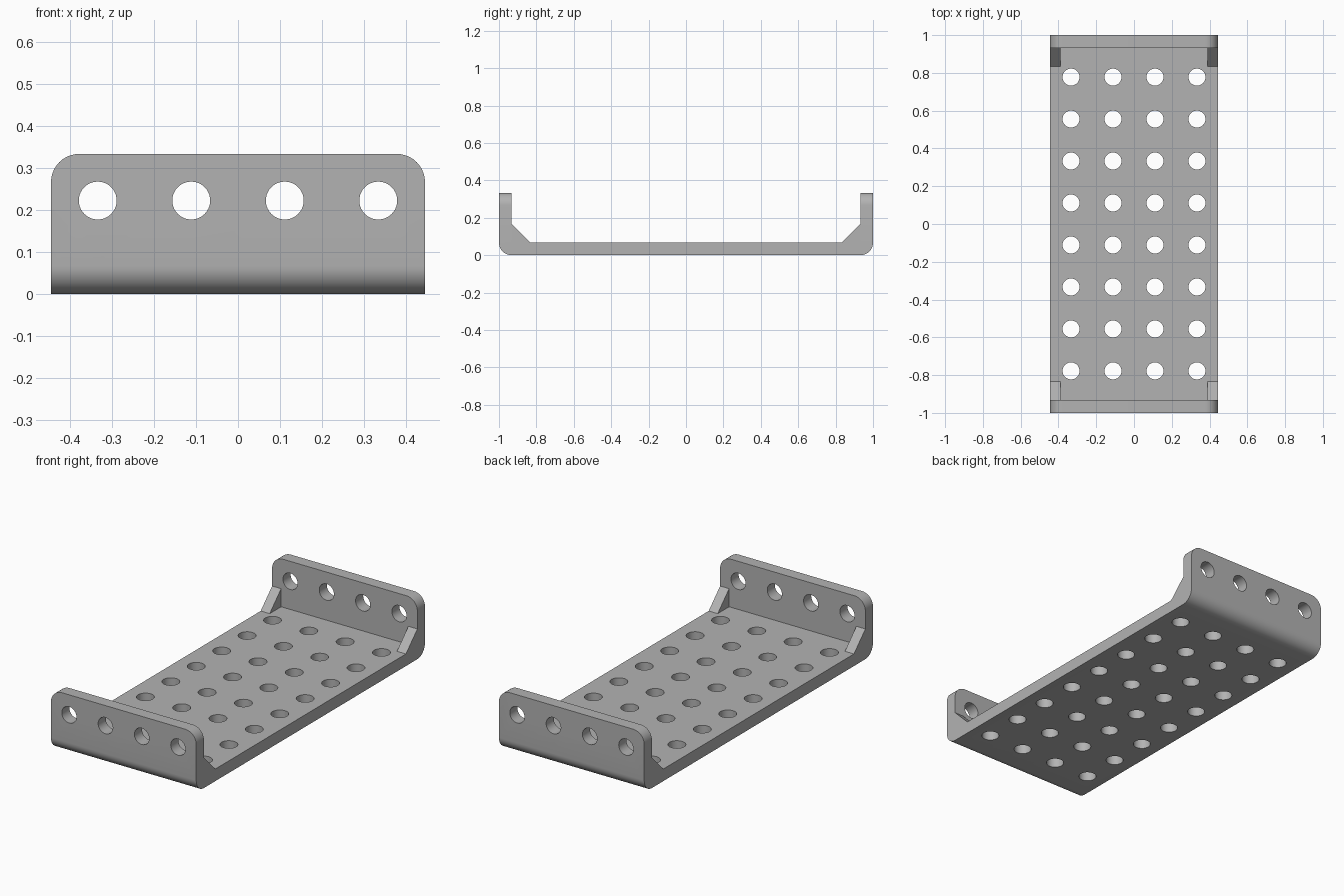
import bpy, bmesh
from math import radians
from mathutils import Matrix

default = bpy.data.objects.get("Cube")
if default:
    bpy.data.objects.remove(default, do_unlink=True)

PITCH = 2 / 9            # hole spacing
HALF_W = 2 * PITCH       # half width of the tray
T = 0.067                # sheet thickness
H = 0.333                # flange height
HOLE_R = 0.045
GUSSET = 0.1
GUSSET_W = 0.055

grey = bpy.data.materials.new("plain grey")
grey.use_nodes = True
colour = (0.45, 0.45, 0.45, 1)
grey.diffuse_color = colour
grey.node_tree.nodes["Principled BSDF"].inputs["Base Color"].default_value = colour


def make_object(name, bm):
    bmesh.ops.recalc_face_normals(bm, faces=bm.faces)
    mesh = bpy.data.meshes.new(name)
    bm.to_mesh(mesh)
    bm.free()
    mesh.materials.append(grey)
    obj = bpy.data.objects.new(name, mesh)
    bpy.context.collection.objects.link(obj)
    return obj


def extrude_profile(points, x0, x1):
    """Prism along x from a (y, z) outline."""
    bm = bmesh.new()
    face = bm.faces.new([bm.verts.new((x0, y, z)) for y, z in points])
    out = bmesh.ops.extrude_face_region(bm, geom=[face])
    verts = [v for v in out["geom"] if isinstance(v, bmesh.types.BMVert)]
    bmesh.ops.translate(bm, verts=verts, vec=(x1 - x0, 0, 0))
    return bm


# U-shaped tray with rounded lower bends and rounded flange corners
half = [(1, 0), (1, H), (1 - T, H), (1 - T, T)]
bm = extrude_profile(half + [(-y, z) for y, z in reversed(half)], -HALF_W, HALF_W)
rounded = []
for e in bm.edges:
    a, b = (v.co for v in e.verts)
    bend = abs(a.x - b.x) > 0.5 and max(a.z, b.z) < 0.01
    corner = abs(a.x - b.x) < 0.01 and min(a.z, b.z) > H - 0.01
    if bend or corner:
        rounded.append(e)
bmesh.ops.bevel(bm, geom=rounded, offset=T, segments=10, profile=0.5, affect='EDGES')
tray = make_object("perforated_tray", bm)

# Hole cutters: a grid through the base and a row through both flanges
columns = [(i - 1.5) * PITCH for i in range(4)]


def cutter(bm, matrix, depth):
    bmesh.ops.create_cone(bm, cap_ends=True, segments=40, radius1=HOLE_R,
                          radius2=HOLE_R, depth=depth, matrix=matrix)


bm = bmesh.new()
for x in columns:
    for j in range(8):
        cutter(bm, Matrix.Translation((x, (j - 3.5) * PITCH, T / 2)), 0.12)
    for side in (-1, 1):
        place = Matrix.Translation((x, side * (1 - T / 2), PITCH))
        cutter(bm, place @ Matrix.Rotation(radians(90), 4, 'X'), 0.12)
holes = make_object("hole_cutters", bm)
holes.hide_render = True

mod = tray.modifiers.new("holes", 'BOOLEAN')
mod.operation = 'DIFFERENCE'
mod.solver = 'EXACT'
mod.object = holes
bpy.context.view_layer.objects.active = tray
bpy.ops.object.modifier_apply(modifier=mod.name)
bpy.data.objects.remove(holes, do_unlink=True)

# Triangular gussets in the four inner corners
for end, sy in (("front", -1), ("back", 1)):
    for side, sx in (("right", -1), ("left", 1)):
        wedge = [(sy * (1 - T), T), (sy * (1 - T), T + GUSSET), (sy * (1 - T - GUSSET), T)]
        bm = extrude_profile(wedge, sx * (HALF_W - GUSSET_W), sx * HALF_W)
        make_object(f"{end}_{side}_gusset", bm)

# Smooth bends and holes, crisp edges elsewhere
bpy.ops.object.select_all(action='DESELECT')
tray.select_set(True)
bpy.context.view_layer.objects.active = tray
bpy.ops.object.shade_smooth_by_angle(angle=radians(30))
